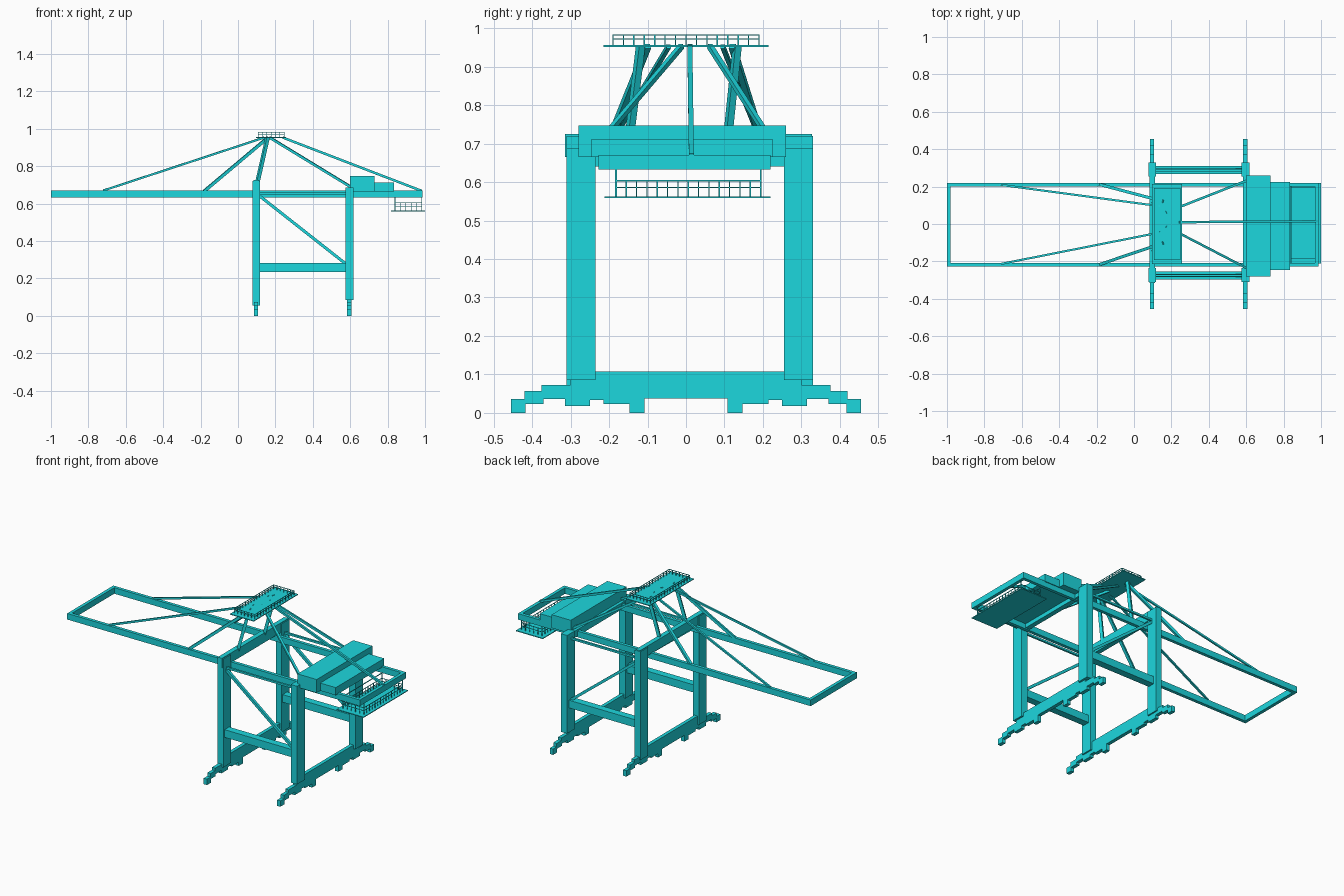
import bpy, bmesh
from mathutils import Vector, Matrix

if "Cube" in bpy.data.objects:
    bpy.data.objects.remove(bpy.data.objects["Cube"])

mat = bpy.data.materials.new("cyan_paint")
mat.diffuse_color = (0.012, 0.68, 0.73, 1)
mat.use_nodes = True
mat.node_tree.nodes["Principled BSDF"].inputs["Base Color"].default_value = mat.diffuse_color


def finish(name, bm):
    bmesh.ops.recalc_face_normals(bm, faces=bm.faces)
    me = bpy.data.meshes.new(name)
    bm.to_mesh(me)
    bm.free()
    me.materials.append(mat)
    ob = bpy.data.objects.new(name, me)
    bpy.context.collection.objects.link(ob)
    return ob


def add_box(bm, x, y, z):
    size = Matrix.Diagonal((x[1] - x[0], y[1] - y[0], z[1] - z[0], 1))
    mid = Matrix.Translation((sum(x) / 2, sum(y) / 2, sum(z) / 2))
    bmesh.ops.create_cube(bm, size=1, matrix=mid @ size)


def box(name, x, y, z):
    bm = bmesh.new()
    add_box(bm, x, y, z)
    return finish(name, bm)


def bar(name, a, b, w):
    """Square bar between two points."""
    a, b = Vector(a), Vector(b)
    d = b - a
    bm = bmesh.new()
    m = (Matrix.Translation((a + b) / 2) @ d.to_track_quat('Z', 'Y').to_matrix().to_4x4()
         @ Matrix.Diagonal((w, w, d.length, 1)))
    bmesh.ops.create_cube(bm, size=1, matrix=m)
    return finish(name, bm)


def railing(name, x, y, z0, h, nx, ny, t=0.003):
    """Posts and two rails round a rectangle."""
    bm = bmesh.new()
    pts = set()
    for i in range(nx + 1):
        px = x[0] + (x[1] - x[0]) * i / nx
        pts |= {(px, y[0]), (px, y[1])}
    for j in range(ny + 1):
        py = y[0] + (y[1] - y[0]) * j / ny
        pts |= {(x[0], py), (x[1], py)}
    for px, py in sorted(pts):
        add_box(bm, (px - t / 2, px + t / 2), (py - t / 2, py + t / 2), (z0, z0 + h))
    for z in (z0 + h * 0.5, z0 + h - t):
        for py in y:
            add_box(bm, x, (py - t / 2, py + t / 2), (z, z + t))
        for px in x:
            add_box(bm, (px - t / 2, px + t / 2), y, (z, z + t))
    return finish(name, bm)


# Boom: rectangular frame of two girders and end beams
for side, y in (("left", (-0.228, -0.208)), ("right", (0.2, 0.22))):
    box("boom_girder_" + side, (-1, 0.985), y, (0.633, 0.67))
box("boom_tip_beam", (-1, -0.98), (-0.228, 0.22), (0.633, 0.67))
box("boom_rear_beam", (0.967, 0.987), (-0.228, 0.22), (0.633, 0.67))

# Portal legs, side beams, ties and diagonals
for side, y, ym in (("left", (-0.31, -0.235), -0.275), ("right", (0.255, 0.33), 0.288)):
    box("waterside_leg_" + side, (0.078, 0.117), y, (0.055, 0.72))
    box("landside_leg_" + side, (0.576, 0.618), y, (0.085, 0.687))
    box("side_beam_" + side, (0.1, 0.59), (ym - 0.022, ym + 0.022), (0.235, 0.282))
    box("upper_tie_" + side, (0.1, 0.59), (ym - 0.006, ym + 0.006), (0.648, 0.66))
    bar("portal_diagonal_" + side, (0.11, ym, 0.645), (0.58, ym, 0.275), 0.016)
box("waterside_portal_beam", (0.083, 0.112), (-0.315, 0.328), (0.665, 0.725))
box("landside_portal_beam", (0.582, 0.612), (-0.3, 0.32), (0.64, 0.68))

# Sill beams with stepped travel bogies
half = [(0, 0.11), (0.3, 0.11), (0.3, 0.075), (0.375, 0.075), (0.375, 0.059),
        (0.42, 0.059), (0.42, 0.038), (0.455, 0.038), (0.455, 0.002), (0.417, 0.002),
        (0.417, 0.025), (0.37, 0.025), (0.37, 0.038), (0.315, 0.038), (0.315, 0.02),
        (0.25, 0.02), (0.25, 0.035), (0.215, 0.035), (0.215, 0.025), (0.147, 0.025),
        (0.147, 0.002), (0.108, 0.002), (0.108, 0.04), (0, 0.04)]
outline = half[1:-1] + [(-y, z) for y, z in reversed(half[1:-1])]
for name, x in (("waterside", 0.097), ("landside", 0.595)):
    bm = bmesh.new()
    f = bm.faces.new([bm.verts.new((x - 0.011, y, max(0, z - 0.002))) for y, z in outline])
    r = bmesh.ops.extrude_face_region(bm, geom=[f])
    vs = [v for v in r["geom"] if isinstance(v, bmesh.types.BMVert)]
    bmesh.ops.translate(bm, verts=vs, vec=(0.022, 0, 0))
    finish(name + "_sill_and_bogies", bm)

# Machinery house in two steps
box("machinery_house", (0.6, 0.73), (-0.28, 0.26), (0.665, 0.747))
box("machinery_annex", (0.73, 0.835), (-0.245, 0.225), (0.665, 0.712))

# Apex platform with railing
box("apex_platform", (0.097, 0.257), (-0.215, 0.215), (0.951, 0.956))
railing("apex_railing", (0.108, 0.247), (-0.19, 0.19), 0.956, 0.028, 6, 14)

# Hanging rear platform with railing and hangers
box("rear_platform", (0.818, 1.0), (-0.212, 0.22), (0.558, 0.563))
railing("rear_railing", (0.84, 0.982), (-0.182, 0.194), 0.563, 0.042, 5, 14)
bm = bmesh.new()
for x in (0.84, 0.982):
    for y in (-0.182, 0.194):
        add_box(bm, (x - 0.002, x + 0.002), (y - 0.002, y + 0.002), (0.563, 0.635))
    add_box(bm, (x - 0.002, x + 0.002), (-0.21, 0.21), (0.633, 0.637))
finish("platform_hangers", bm)

# Masts, boom stays and back stays gathered at the apex
for side, s, o in (("left", -1, -0.215), ("right", 1, 0.21)):
    up = s > 0
    bar("mast_" + side, (0.103, 0.108 if up else -0.148, 0.71),
        (0.158, 0.133 if up else -0.118, 0.953), 0.018)
    bar("long_boom_stay_" + side, (-0.72, o, 0.67), (0.14, 0.095 if up else -0.045, 0.953), 0.011)
    bar("short_boom_stay_" + side, (-0.18, o, 0.667), (0.16, 0.12 if up else -0.1, 0.953), 0.016)
    bar("back_stay_" + side, (0.61, 0.235 if up else -0.24, 0.685),
        (0.17, 0.062 if up else -0.012, 0.953), 0.013)
bar("centre_back_stay", (0.982, 0.014, 0.668), (0.24, 0.01, 0.953), 0.013)
